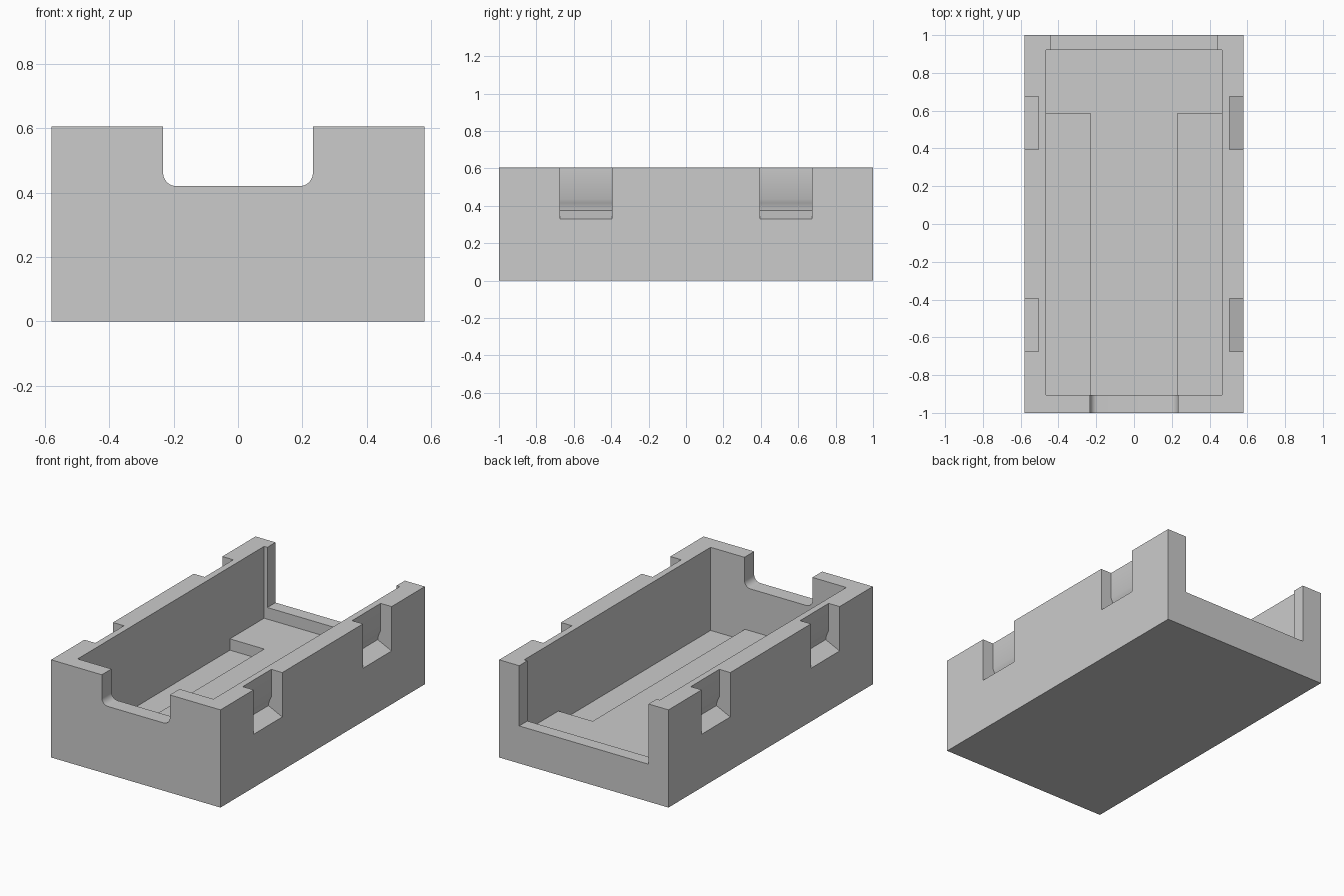
import bpy
import bmesh
import math
from mathutils import Vector

cube = bpy.data.objects.get("Cube")
if cube:
    bpy.data.objects.remove(cube, do_unlink=True)

HALF_W, HALF_L, HEIGHT = 0.58, 1.0, 0.605
TOP = 0.75          # cutters reach above the rim
CAV_X, CAV_FRONT, CAV_BACK = 0.465, -0.905, 0.92

grey = bpy.data.materials.new("plain_grey")
grey.use_nodes = True
grey.diffuse_color = (0.6, 0.6, 0.6, 1)
grey.node_tree.nodes["Principled BSDF"].inputs["Base Color"].default_value = (0.6, 0.6, 0.6, 1)


def prism(name, profile, lo, hi):
    """Extrude an (x, z) profile along y from lo to hi."""
    bm = bmesh.new()
    face = bm.faces.new([bm.verts.new((x, lo, z)) for x, z in profile])
    ext = bmesh.ops.extrude_face_region(bm, geom=[face])
    verts = [g for g in ext["geom"] if isinstance(g, bmesh.types.BMVert)]
    bmesh.ops.translate(bm, verts=verts, vec=Vector((0, hi - lo, 0)))
    bmesh.ops.recalc_face_normals(bm, faces=bm.faces)
    mesh = bpy.data.meshes.new(name)
    bm.to_mesh(mesh)
    bm.free()
    mesh.materials.append(grey)
    ob = bpy.data.objects.new(name, mesh)
    bpy.context.collection.objects.link(ob)
    return ob


def rect(x0, x1, z0, z1):
    return [(x0, z0), (x1, z0), (x1, z1), (x0, z1)]


def cut(target, cutter):
    """Subtract the cutter from the target and remove it."""
    cutter.hide_render = True
    mod = target.modifiers.new("cut", 'BOOLEAN')
    mod.operation = 'DIFFERENCE'
    mod.solver = 'EXACT'
    mod.object = cutter
    bpy.context.view_layer.objects.active = target
    bpy.ops.object.modifier_apply(modifier=mod.name)
    bpy.data.objects.remove(cutter, do_unlink=True)


# Solid block
tray = prism("tray_body", rect(-HALF_W, HALF_W, 0, HEIGHT), -HALF_L, HALF_L)

# Main cavity, then the two lower side channels in its floor
cut(tray, prism("cavity", rect(-CAV_X, CAV_X, 0.16, TOP), CAV_FRONT, CAV_BACK))
for s in (-1, 1):
    channel = rect(s * 0.23, s * CAV_X, 0.09, 0.3)
    cut(tray, prism("floor_channel", channel, CAV_FRONT, 0.585))

# Wide opening in the back wall
cut(tray, prism("back_opening", rect(-0.443, 0.443, 0.232, TOP), 0.85, 1.1))

# Front notch with rounded lower corners
NOTCH, SILL, R = 0.233, 0.42, 0.042
arc = [(NOTCH - R + R * math.sin(a), SILL + R - R * math.cos(a))
       for a in [math.pi / 2 * i / 8 for i in range(9)]]
right_side = arc + [(NOTCH, TOP)]
notch = right_side + [(-x, z) for x, z in reversed(right_side)]
cut(tray, prism("front_notch", notch, -1.1, -0.86))

# Undercut pockets with sloping floors in the side walls
pocket = [(0.70, 0.33), (HALF_W, 0.33), (0.485, 0.375), (0.487, 0.39),
          (0.495, 0.415), (0.505, 0.435), (0.505, TOP), (0.70, TOP)]
for s in (-1, 1):
    for y in (-0.535, 0.535):
        shape = [(s * x, z) for x, z in pocket]
        cut(tray, prism("side_pocket", shape, y - 0.14, y + 0.14))

# Smooth the curved parts, keep the edges sharp
bpy.ops.object.select_all(action='DESELECT')
tray.select_set(True)
bpy.context.view_layer.objects.active = tray
bpy.ops.object.shade_smooth_by_angle(angle=math.radians(30))
